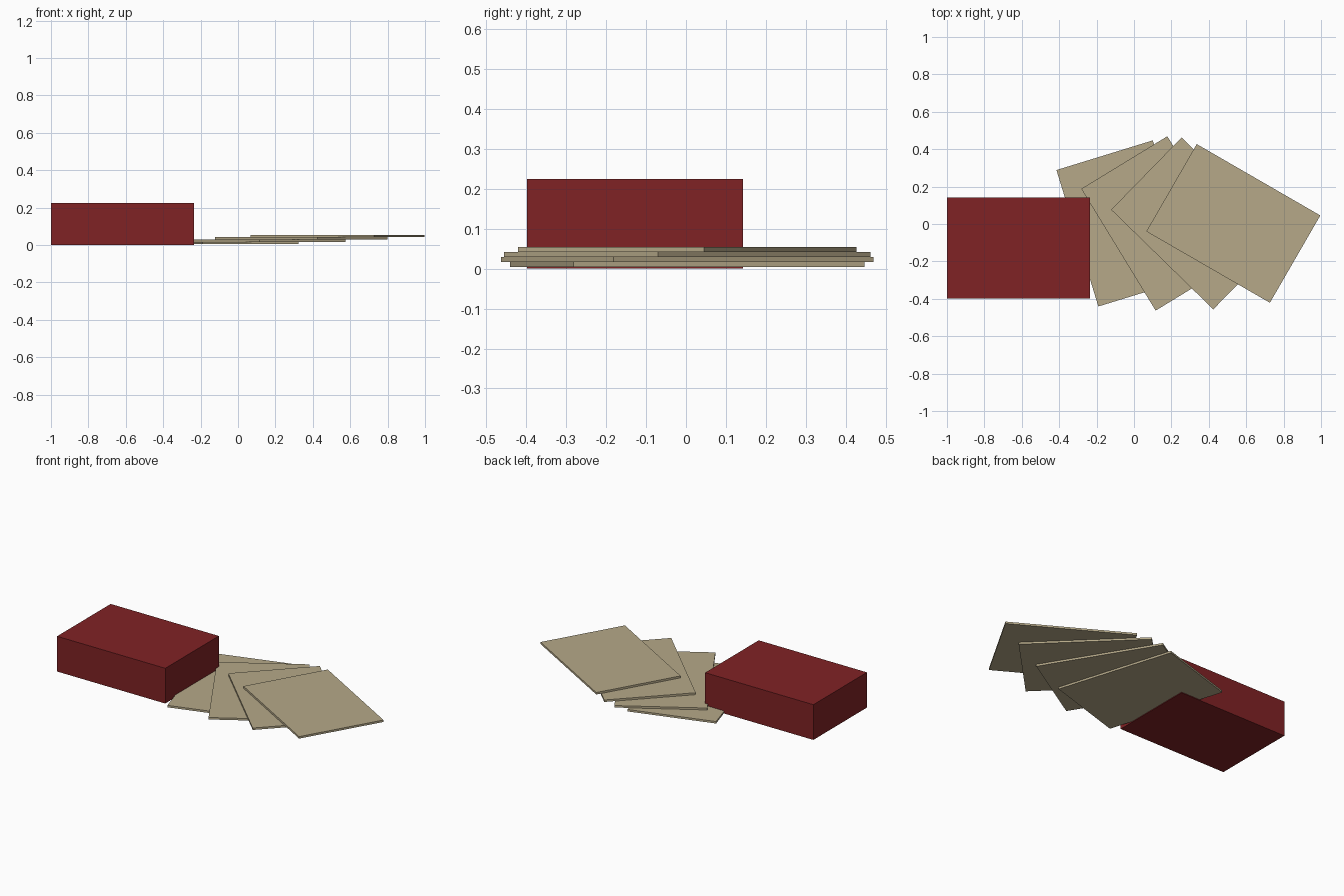
import bpy
import math

if "Cube" in bpy.data.objects:
    bpy.data.objects.remove(bpy.data.objects["Cube"])


def material(name, color):
    mat = bpy.data.materials.new(name)
    mat.diffuse_color = (*color, 1.0)
    mat.use_nodes = True
    mat.node_tree.nodes["Principled BSDF"].inputs["Base Color"].default_value = mat.diffuse_color
    return mat


def block(name, size, center, angle, mat):
    """Sharp-edged cuboid turned about the vertical axis."""
    bpy.ops.mesh.primitive_cube_add(size=1, location=center,
                                    rotation=(0, 0, math.radians(angle)))
    obj = bpy.context.object
    obj.name = name
    obj.scale = size
    obj.data.materials.append(mat)
    return obj


red = material("dark_red", (0.216, 0.016, 0.018))
tan = material("tan", (0.468, 0.397, 0.25))

# Solid box
LENGTH, WIDTH, HEIGHT = 0.765, 0.541, 0.225
block("box", (LENGTH, WIDTH, HEIGHT), (-0.6175, -0.128, HEIGHT / 2), 0, red)

# Four thin cards fanned out in a rising stack
THICKNESS = 0.0126
BASE = 0.004
for i in range(4):
    x = -0.045 + 0.192 * i
    angle = -72.9 + 14.3 * i
    z = BASE + THICKNESS * (i + 0.5)
    block(f"card_{i + 1}", (0.763, 0.539, THICKNESS), (x, 0.003, z), angle, tan)
